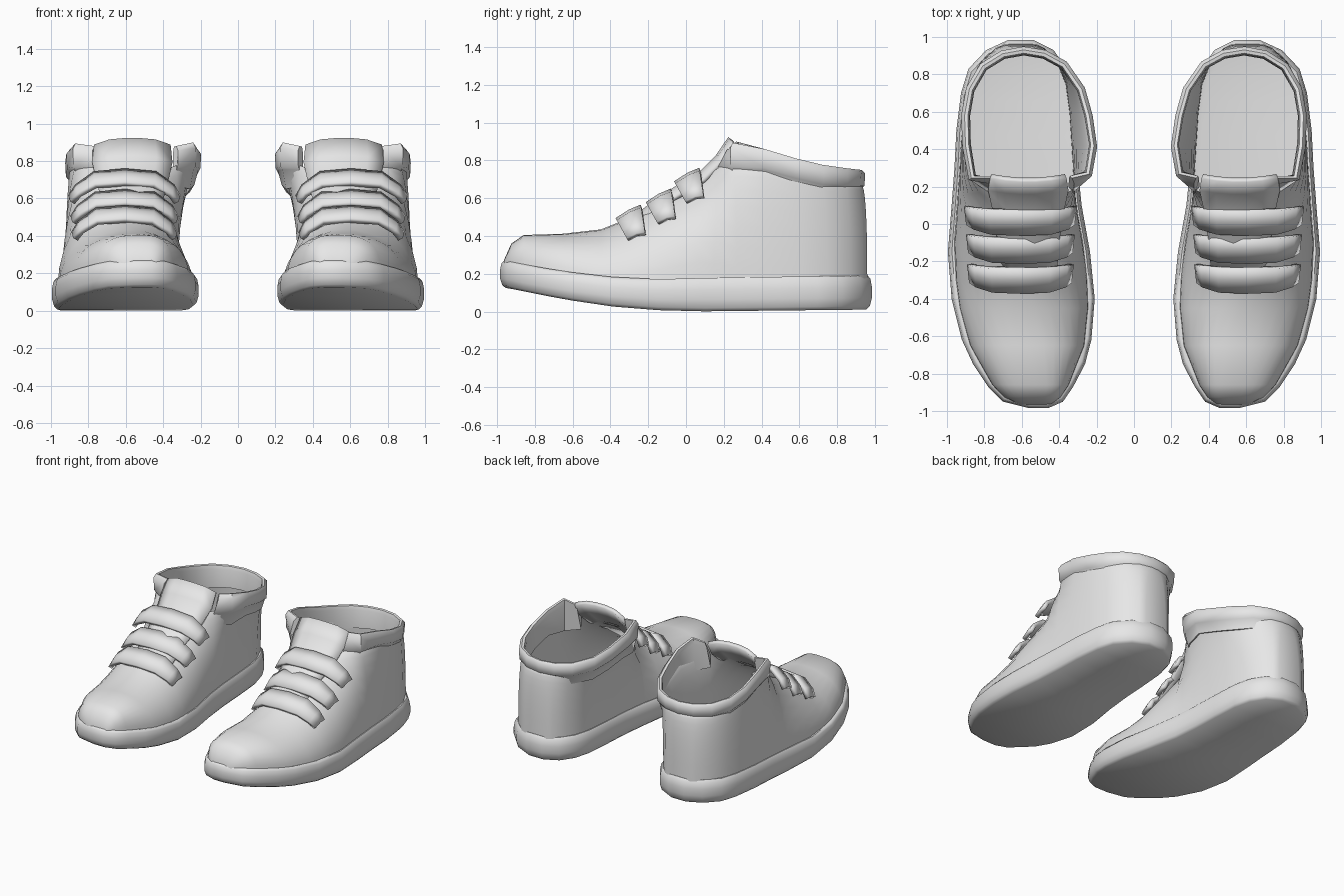
import bpy, bmesh, math
from mathutils import Vector

cube = bpy.data.objects.get("Cube")
if cube:
    bpy.data.objects.remove(cube, do_unlink=True)

grey = bpy.data.materials.new("plain_grey")
grey.use_nodes = True
grey.diffuse_color = (0.8, 0.8, 0.8, 1)
grey.node_tree.nodes["Principled BSDF"].inputs["Base Color"].default_value = (0.8, 0.8, 0.8, 1)


def interp(table, y):
    """Piecewise linear lookup in a list of (y, value)."""
    if y <= table[0][0]:
        return table[0][1]
    for (a, va), (b, vb) in zip(table, table[1:]):
        if y <= b:
            return va + (vb - va) * (y - a) / (b - a)
    return table[-1][1]


def grid(name, columns, closed=False, caps=None, thickness=0, angle=50):
    """Skin neighbouring columns of points, then mirror into a pair."""
    bm = bmesh.new()
    cols = [[bm.verts.new(p) for p in col] for col in columns]
    n = len(cols)
    for i in range(n if closed else n - 1):
        a, b = cols[i], cols[(i + 1) % n]
        for k in range(len(a) - 1):
            bm.faces.new((a[k], b[k], b[k + 1], a[k + 1]))
    if caps == "rows":          # close first and last row across the outline
        for k in (0, -1):
            for i in range(n // 2 - 1):
                bm.faces.new((cols[i][k], cols[i + 1][k], cols[n - 2 - i][k], cols[n - 1 - i][k]))
    if caps == "ends":          # close first and last column
        for col in (cols[0], cols[-1]):
            bm.faces.new(col[:-1])
    bmesh.ops.remove_doubles(bm, verts=bm.verts, dist=0.0005)
    bmesh.ops.recalc_face_normals(bm, faces=bm.faces)
    centre = sum((v.co for v in bm.verts), Vector()) / len(bm.verts)
    if caps is None and sum(f.normal.dot(f.calc_center_median() - centre) * f.calc_area() for f in bm.faces) < 0:
        bmesh.ops.reverse_faces(bm, faces=bm.faces)
    me = bpy.data.meshes.new(name)
    bm.to_mesh(me)
    bm.free()
    me.shade_smooth()
    me.set_sharp_from_angle(angle=math.radians(angle))
    me.materials.append(grey)
    ob = bpy.data.objects.new(name, me)
    bpy.context.collection.objects.link(ob)
    if thickness:
        solid = ob.modifiers.new("thickness", 'SOLIDIFY')
        solid.thickness = thickness
        solid.offset = 0
    ob.modifiers.new("pair", 'MIRROR').use_mirror_merge = False


# Sole outline: y, inner x, outer x
outline = [(-.985, .46, .56), (-.95, .38, .70), (-.87, .325, .78), (-.75, .262, .86), (-.62, .228, .92),
           (-.4, .21, .975), (-.15, .235, .995), (.1, .28, .975), (.3, .30, .96),
           (.5, .31, .95), (.7, .325, .925), (.83, .36, .885), (.93, .43, .79), (.985, .54, .67)]
inner = [(y, a) for y, a, b in outline]
outer = [(y, b) for y, a, b in outline]
sole_low = [(-.98, .125), (-.67, .065), (-.32, .015), (0, 0), (.97, .01)]
sole_top = [(-.98, .27), (-.8, .235), (-.5, .19), (-.2, .17), (.2, .18), (.97, .19)]

# Sole: rounded band following the outline
edge = [(.03, 0), (.012, .1), (0, .35), (0, .65), (.008, .9), (.022, 1), (.06, .95)]


def sole_column(x, y):
    mid = (interp(inner, y) + interp(outer, y)) / 2
    lo, hi = interp(sole_low, y), interp(sole_top, y)
    return [(mid + (x - mid) * (1 - d / .39), y * (1 - d / .98), lo + (hi - lo) * h) for d, h in edge]


loop = [(a, y) for y, a, b in outline] + [(b, y) for y, a, b in reversed(outline)]
grid("sole", [sole_column(x, y) for x, y in loop], closed=True, caps="rows", angle=60)

# Upper: arched over the forefoot, open around the ankle
crest = [(-.965, .27), (-.925, .36), (-.86, .405), (-.65, .412), (-.45, .435),
         (-.3, .495), (-.1, .6), (.06, .69)]
round_power = [(-.9, .7), (-.7, .85), (-.45, 1.05), (-.3, 1.1), (.06, .95), (.3, 1.3), (.7, 1.2), (.95, .8)]
collar_low = [(.2, .755), (.42, .75), (.6, .70), (.75, .665), (.92, .655)]
collar_top = [(.2, .88), (.27, .90), (.42, .86), (.6, .805), (.75, .77), (.92, .75)]
foot_y = [.15, .27, .42, .6, .75, .87, .94, .96]
rim_in = [(.335, .18), (.245, .27), (.22, .42), (.245, .58), (.285, .72), (.375, .85), (.48, .907), (.59, .925)]
rim_out = [(.765, .18), (.865, .25), (.895, .42), (.9, .58), (.875, .72), (.805, .84), (.7, .905), (.59, .925)]
ROWS = 8


def arch(foot, top, power):
    pts = []
    for k in range(ROWS):
        t = math.pi / 2 * k / ROWS
        c, s = math.cos(t) ** power, math.sin(t) ** power
        pts.append((top[0] + (foot[0] - top[0]) * c, top[1] + (foot[1] - top[1]) * c,
                    foot[2] + (top[2] - foot[2]) * s))
    return pts + [top]


def upper_side(side, rim, inset):
    tops = [(y, (interp([(-.95, .51), (-.3, .59)], y), y, z)) for y, z in crest]
    tops += [(y, (rx, ry, interp(collar_low, ry) + .02)) for y, (rx, ry) in zip(foot_y, rim)]
    return [arch((interp(side, y) + inset, y, interp(sole_top, y) - .03), top, interp(round_power, y))
            for y, top in tops]


left = upper_side(inner, rim_in, .028)
right = upper_side(outer, rim_out, -.028)
grid("upper", left + right[::-1], closed=True, angle=70)

# Collar: thin cuff around the opening with a deep lining, split and slanted at the front
pad = [(.008, 0), (.02, .1), (.024, .8), (.006, 1), (-.012, .97), (-.02, .7), (-.024, -.7), (-.014, -.7), (.008, 0)]
cuff = []
for x, y in rim_in + rim_out[-2::-1]:
    out = Vector((x - .575, (y - .55) * .8, 0)).normalized()
    lo, hi = interp(collar_low, y), interp(collar_top, y)
    lean = .07 if y < .2 else 0
    cuff.append([(x + out.x * d, y + out.y * d + lean * max(h, 0), lo + (hi - lo) * h) for d, h in pad])
grid("collar", cuff, caps="ends")

# Tongue: curved sheet rising out of the instep
tongue = []
for y, z, half in [(-.36, .43, .14), (-.1, .62, .16), (.08, .73, .19), (.17, .82, .21), (.235, .915, .2)]:
    tongue.append([(.565 + half * u, y + .02 * u * u, z - .035 * abs(u) ** 3) for u in (-1, -.6, -.2, .2, .6, 1)])
grid("tongue", tongue, thickness=.03)

# Straps: three bands bent over the instep
bend = [(-.265, 1), (-.235, .58), (-.15, .1), (0, 0), (.15, .1), (.235, .58), (.27, 1)]
for name, y, z, size in [("lower_strap", -.365, .482, .98), ("middle_strap", -.205, .567, 1),
                         ("upper_strap", -.055, .677, 1.04)]:
    band = []
    for x, d in bend:
        band.append([(.605 + x * size, y + .055 * d, z - .10 * d),
                     (.605 + x * size * 1.02, y + .07 + .035 * d, z + .045 - .12 * d),
                     (.605 + x * size * 1.04, y + .13 + .02 * d, z + .07 - .14 * d)])
    grid(name, band, thickness=.03, angle=40)
